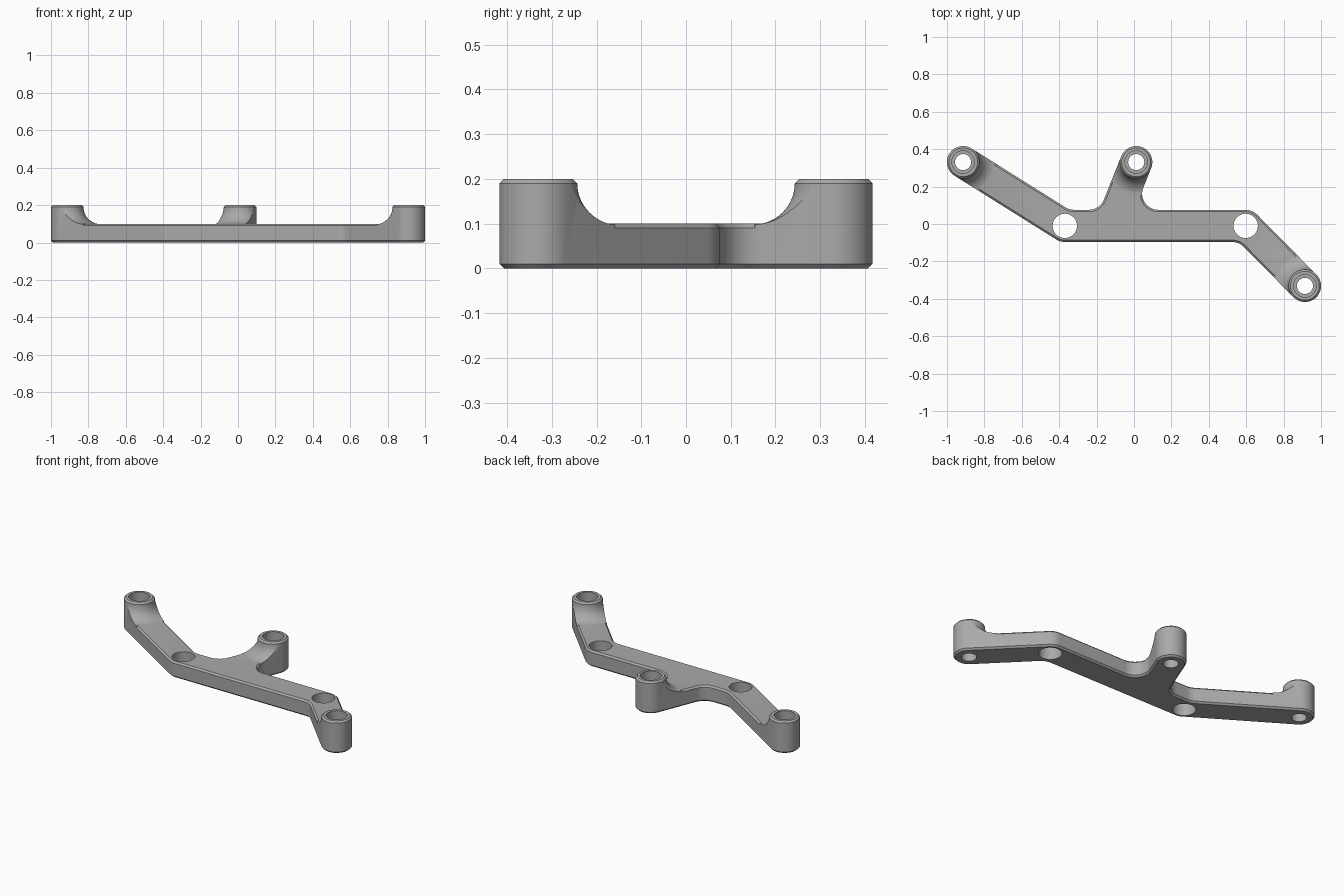
import bpy, bmesh
from math import pi, sin, cos, tan, atan2
from mathutils import Vector as V

if "Cube" in bpy.data.objects:
    bpy.data.objects.remove(bpy.data.objects["Cube"])

# Key points: three raised bosses, two pivots, and the branch junction
LEFT, MID, RIGHT = V((-0.914, 0.331)), V((0.012, 0.331)), V((0.914, -0.331))
PIVOT_A, PIVOT_B, JOINT = V((-0.37, -0.01)), V((0.597, -0.01)), V((-0.125, -0.01))
BOSSES = (LEFT, MID, RIGHT)
HALF = 0.086      # half width of the arms
CHAMFER = 0.01
SLAB, TALL = 0.1, 0.2

mat = bpy.data.materials.new("grey plastic")
mat.use_nodes = True
grey = (0.4, 0.4, 0.4, 1)
mat.diffuse_color = grey
mat.node_tree.nodes["Principled BSDF"].inputs["Base Color"].default_value = grey


def arc(c, r, start, sweep, n):
    return [c + V((cos(start + sweep * i / n), sin(start + sweep * i / n))) * r
            for i in range(n + 1)]


def outline(d):
    """Rounded outline around the arm skeleton, grown by d."""
    walk = [LEFT, PIVOT_A, PIVOT_B, RIGHT, PIVOT_B, JOINT, MID, JOINT, PIVOT_A]
    w, pts = HALF + d, []
    for i, node in enumerate(walk):
        a = (node - walk[i - 1]).normalized()
        b = (walk[(i + 1) % len(walk)] - node).normalized()
        right = V((a.y, -a.x))
        start = atan2(right.y, right.x)
        if a.dot(b) < -0.999:                 # rounded tip
            pts += arc(node, w, start, pi, 32)
            continue
        turn = atan2(a.cross(b), a.dot(b))
        if turn > 0:                          # outer corner
            pts += arc(node, w, start, turn, 12)
        else:                                 # inner fillet
            r = HALF - d
            miter = (right + V((b.y, -b.x))).normalized()
            centre = node + miter * ((w + r) / cos(turn / 2))
            pts += arc(centre, r, start + pi, turn, 14)
    return pts


def loft(name, rings):
    """Solid from (points, z) rings stacked from bottom to top."""
    bm = bmesh.new()
    loops = [[bm.verts.new((p.x, p.y, z)) for p in pts] for pts, z in rings]
    for lo, hi in zip(loops, loops[1:]):
        for i in range(len(lo)):
            bm.faces.new((lo[i - 1], lo[i], hi[i], hi[i - 1]))
    bm.faces.new(loops[0][::-1])
    bm.faces.new(loops[-1])
    bmesh.ops.recalc_face_normals(bm, faces=bm.faces)
    mesh = bpy.data.meshes.new(name)
    bm.to_mesh(mesh)
    bm.free()
    mesh.materials.append(mat)
    ob = bpy.data.objects.new(name, mesh)
    bpy.context.collection.objects.link(ob)
    return ob


def lathe(name, centre, profile):
    return loft(name, [(arc(centre, r, 0.02, 2 * pi, 64)[:-1], z) for r, z in profile])


def boolean(ob, tool, operation):
    bpy.context.view_layer.objects.active = ob
    mod = ob.modifiers.new("cut", 'BOOLEAN')
    mod.operation, mod.object, mod.solver = operation, tool, 'EXACT'
    bpy.ops.object.modifier_apply(modifier=mod.name)
    bpy.data.objects.remove(tool)


# Full-height bracket with chamfered top and bottom
bracket = loft("bracket", [(outline(-CHAMFER), 0), (outline(0), CHAMFER),
                           (outline(0), TALL - CHAMFER), (outline(-CHAMFER), TALL)])

# Envelope: chamfered low slab plus a flared boss at each tip
envelope = loft("envelope", [(outline(0.02), -0.05), (outline(0.02), SLAB - 0.03),
                             (outline(-CHAMFER), SLAB)])
R, F = HALF + 0.002, 0.092
flare = [(R + F, -0.04)]
flare += [(R + F - F * cos(t), TALL - CHAMFER - F * sin(t))
          for t in (pi / 2 * k / 14 for k in range(14, -1, -1))]
flare.append((R - 0.03, TALL + 0.02))
for c in BOSSES:
    boolean(envelope, lathe("flare", c, flare), 'UNION')
boolean(bracket, envelope, 'INTERSECT')

# Stepped screw holes through the bosses, plain holes at the pivots
for c in BOSSES:
    boolean(bracket, lathe("screw_hole", c, [(0.043, -0.05), (0.043, 0.06),
                                             (0.06, 0.06), (0.06, 0.3)]), 'DIFFERENCE')
for c in (PIVOT_A, PIVOT_B):
    boolean(bracket, lathe("pivot_hole", c, [(0.065, -0.05), (0.065, 0.3)]), 'DIFFERENCE')

# Smooth curved walls, keep the edges crisp
bpy.ops.object.select_all(action='DESELECT')
bracket.select_set(True)
bpy.context.view_layer.objects.active = bracket
bpy.ops.object.shade_smooth_by_angle(angle=0.5)
